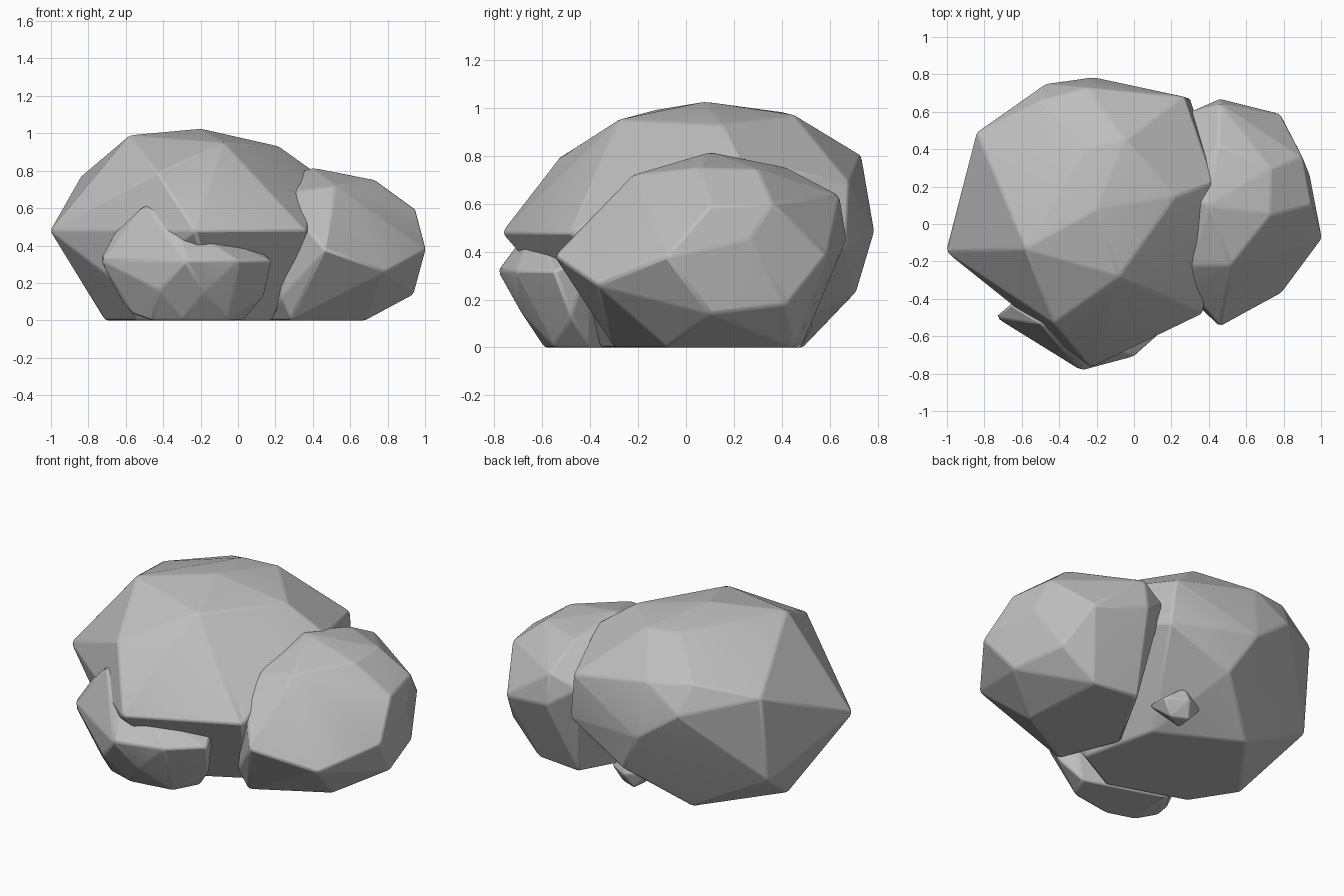
import bpy, bmesh, math

stone = bpy.data.materials.new("grey_stone")
stone.diffuse_color = (0.52, 0.52, 0.52, 1)


def rock(name, corners, bevel=0.011):
    """Faceted boulder: hull around its corner points with softened edges."""
    bm = bmesh.new()
    for c in corners:
        bm.verts.new(c)
    hull = bmesh.ops.convex_hull(bm, input=bm.verts[:])
    loose = [v for v in set(hull["geom_interior"] + hull["geom_unused"])
             if isinstance(v, bmesh.types.BMVert)]
    bmesh.ops.delete(bm, geom=loose, context="VERTS")
    bmesh.ops.dissolve_limit(bm, angle_limit=math.radians(3),
                             verts=bm.verts[:], edges=bm.edges[:])
    bmesh.ops.recalc_face_normals(bm, faces=bm.faces[:])
    me = bpy.data.meshes.new(name)
    bm.to_mesh(me)
    bm.free()
    me.materials.append(stone)
    ob = bpy.data.objects.new(name, me)
    bpy.context.collection.objects.link(ob)
    mod = ob.modifiers.new("soft_edges", "BEVEL")
    mod.width = bevel
    mod.segments = 2
    mod.limit_method = "ANGLE"
    mod.angle_limit = math.radians(8)
    bpy.context.view_layer.objects.active = ob
    ob.select_set(True)
    bpy.ops.object.shade_smooth_by_angle(angle=math.radians(12))
    ob.select_set(False)
    return ob


# Main boulder
rock("main_boulder", [
    # crown
    (-0.20, 0.08, 1.025), (-0.58, -0.13, 0.99), (-0.08, -0.28, 0.95),
    (0.22, 0.15, 0.93), (-0.05, 0.45, 0.97), (-0.25, 0.41, 0.98),
    (-0.43, -0.53, 0.79), (-0.50, 0.66, 0.83), (0.43, 0.22, 0.78),
    # waist
    (-1.005, -0.15, 0.48), (-0.23, -0.77, 0.48), (0.37, -0.48, 0.48),
    (-0.84, 0.49, 0.77), (-0.47, 0.75, 0.66), (-0.22, 0.785, 0.48),
    (-0.25, 0.73, 0.80), (0.27, 0.68, 0.69), (0.30, 0.67, 0.42),
    (0.45, 0.20, 0.55), (-0.66, 0.58, 0.43), (-0.85, 0.43, 0.25),
    (0.38, -0.10, 0.70),
    # underside
    (-0.62, -0.35, 0.18), (-0.08, 0.71, 0.23), (0.22, -0.30, 0.15),
    (-0.39, 0.49, 0.0), (-0.71, 0.05, 0.0), (0.08, 0.25, 0.0),
    (0.18, -0.20, 0.0), (-0.10, -0.35, 0.0), (-0.55, -0.20, 0.0),
])

# Side boulder
rock("side_boulder", [
    (0.40, 0.10, 0.815), (0.73, 0.30, 0.745), (0.52, -0.22, 0.72),
    (0.73, 0.05, 0.75), (0.45, 0.42, 0.75), (0.46, 0.64, 0.635),
    (0.95, 0.10, 0.59), (0.90, 0.36, 0.60), (0.94, 0.26, 0.45),
    (0.31, -0.22, 0.69), (0.31, -0.37, 0.56), (0.28, 0.15, 0.78),
    (0.46, -0.55, 0.38), (1.005, -0.08, 0.38), (0.30, 0.60, 0.56),
    (0.78, 0.59, 0.39), (0.46, 0.67, 0.45), (0.22, -0.25, 0.32),
    (0.79, -0.37, 0.26), (0.94, 0.10, 0.14), (0.86, 0.42, 0.18),
    (0.23, -0.33, 0.12), (0.28, -0.30, 0.0), (0.68, -0.08, 0.0),
    (0.66, 0.45, 0.0), (0.38, 0.48, 0.0), (0.14, 0.05, 0.0),
])

# Low front rock
rock("front_rock", [
    (-0.74, -0.50, 0.32), (-0.28, -0.785, 0.32), (0.00, -0.71, 0.32),
    (0.18, -0.55, 0.32), (-0.66, -0.43, 0.47), (-0.50, -0.53, 0.62),
    (-0.34, -0.62, 0.54), (0.12, -0.40, 0.38), (-0.42, -0.68, 0.16),
    (-0.18, -0.69, 0.15), (0.14, -0.48, 0.13), (-0.62, -0.46, 0.10),
    (-0.57, -0.48, 0.04), (-0.46, -0.54, 0.0), (-0.30, -0.59, 0.0),
    (-0.05, -0.55, 0.0), (0.03, -0.40, 0.0), (-0.45, -0.25, 0.0),
])

# Pebble tucked under the back
rock("back_pebble", [
    (0.05, 0.53, 0.09), (-0.08, 0.47, 0.10), (0.17, 0.46, 0.09),
    (0.01, 0.48, 0.0), (0.11, 0.44, 0.0), (0.00, 0.38, 0.0),
    (0.05, 0.49, 0.18), (-0.07, 0.32, 0.10), (0.16, 0.32, 0.10),
], 0.008)
